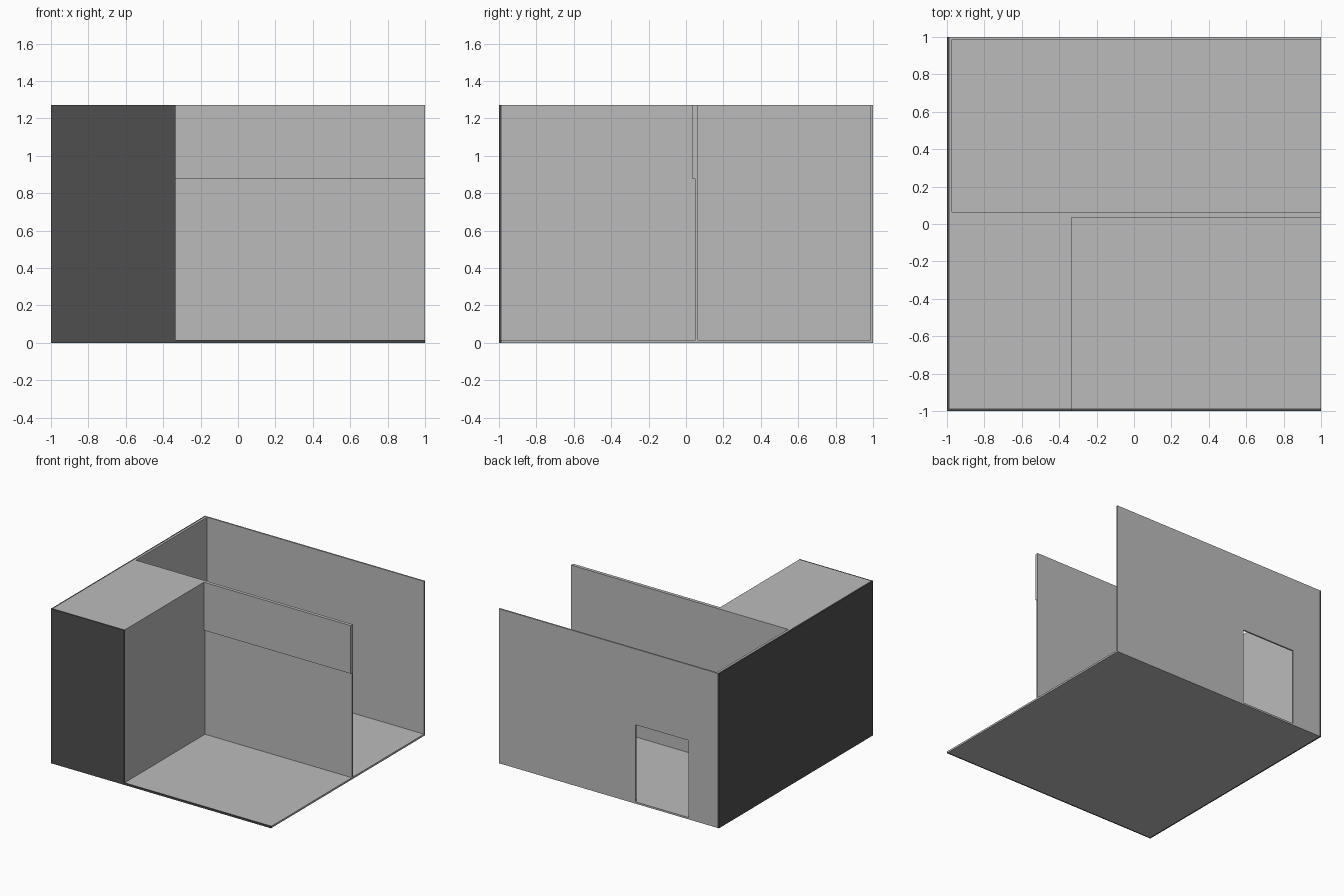
import bpy

if "Cube" in bpy.data.objects:
    bpy.data.objects.remove(bpy.data.objects["Cube"])

def material(name, v):
    m = bpy.data.materials.new(name)
    m.diffuse_color = (v, v, v, 1)
    m.use_nodes = True
    m.node_tree.nodes["Principled BSDF"].inputs["Base Color"].default_value = m.diffuse_color
    return m

GRAY = material("light grey", 0.50)
DARK = material("dark grey", 0.078)
H = 1.27      # total height
F = 0.015     # floor thickness
T = 0.013     # dark cladding thickness

def box(name, x, y, z, mat):
    """Axis-aligned box from (min, max) pairs."""
    bpy.ops.mesh.primitive_cube_add(size=1)
    o = bpy.context.object
    o.name = name
    for v in o.data.vertices:
        v.co = [r[0] if c < 0 else r[1] for c, r in zip(v.co, (x, y, z))]
    o.data.materials.append(mat)
    return o

# Floor slab
box("floor", (-1 + T, 1), (-1 + T, 0.987), (0, F), GRAY)

# Closed block at the front left
box("corner_block", (-1 + T, -0.335), (-1 + T, 0.05), (F, H), GRAY)

# Dividing wall with the thicker panel at its top
box("dividing_wall", (-1 + T, 1), (0.05, 0.063), (F, H), GRAY)
box("upper_panel", (-0.335, 1), (0.035, 0.05), (0.875, H), GRAY)

# Inner side of the left wall
box("left_wall", (-1 + T, -0.972), (0.063, 0.987), (F, H), GRAY)

# Back wall with a doorway cut through it
back = box("back_wall", (-1 + T, 1), (0.987, 1), (0, H), GRAY)
cutter = box("doorway_cutter", (-0.725, -0.24), (0.9, 1.1), (F, 0.648), GRAY)
cutter.hide_render = True
mod = back.modifiers.new("doorway", 'BOOLEAN')
mod.operation = 'DIFFERENCE'
mod.solver = 'EXACT'
mod.object = cutter
bpy.context.view_layer.objects.active = back
bpy.ops.object.modifier_apply(modifier=mod.name)
bpy.data.objects.remove(cutter)

# Dark outer cladding: whole left side, block front and floor front edge
box("left_cladding", (-1, -1 + T), (-1, 1), (0, H), DARK)
box("front_cladding", (-1 + T, -0.335), (-1, -1 + T), (0, H), DARK)
box("floor_front_edge", (-0.335, 1), (-1, -1 + T), (0, F), DARK)
